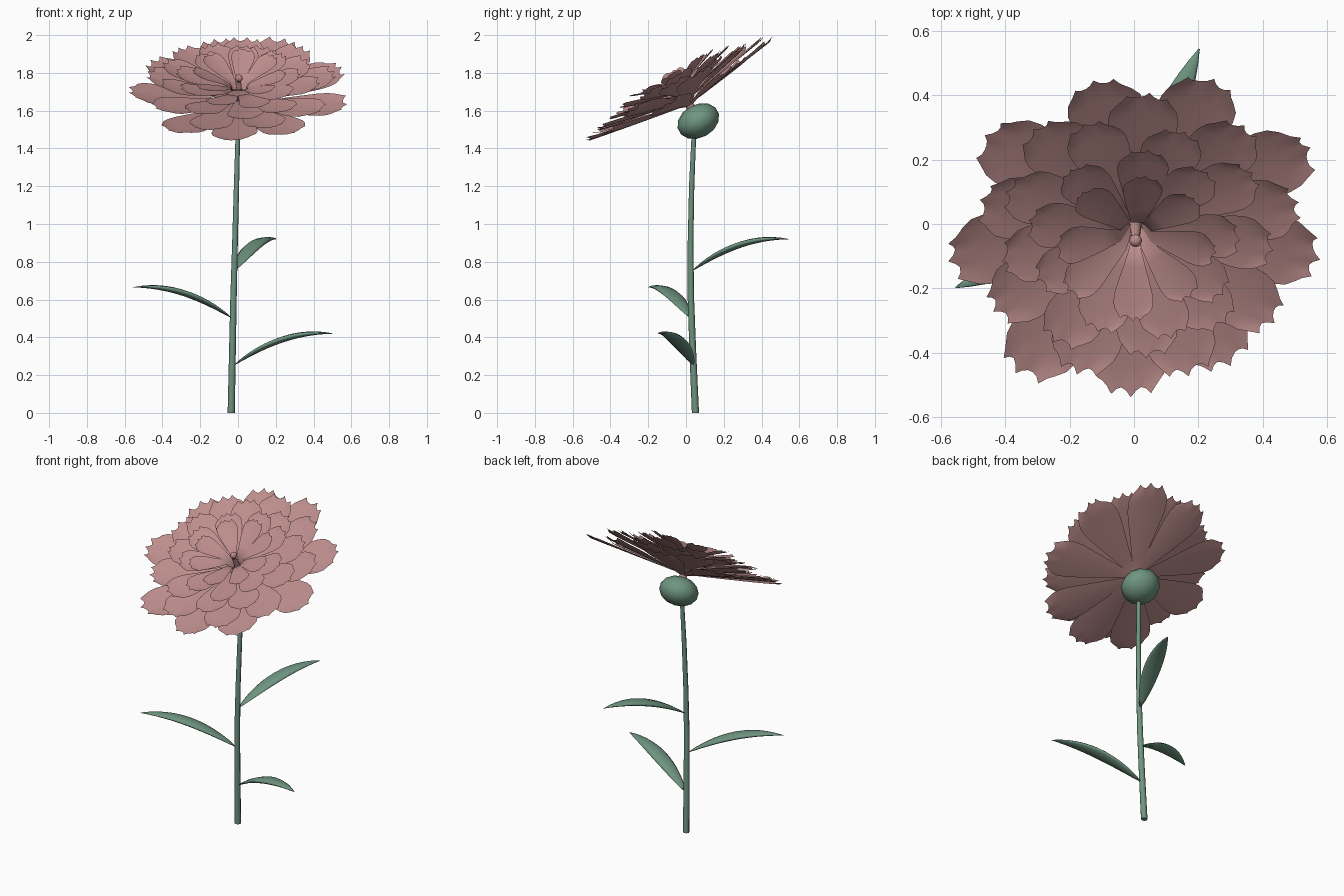
import bpy, bmesh, math, random
from mathutils import Matrix, Vector

random.seed(4)
if "Cube" in bpy.data.objects:
    bpy.data.objects.remove(bpy.data.objects["Cube"])


def material(name, rgb):
    m = bpy.data.materials.new(name)
    m.use_nodes = True
    m.diffuse_color = (*rgb, 1)
    m.node_tree.nodes["Principled BSDF"].inputs["Base Color"].default_value = (*rgb, 1)
    return m


PINK = material("dusty pink", (0.51, 0.27, 0.265))
GREEN = material("sage green", (0.16, 0.30, 0.22))


def finish(name, bm, mat):
    mesh = bpy.data.meshes.new(name)
    bm.normal_update()
    bm.to_mesh(mesh)
    bm.free()
    mesh.materials.append(mat)
    ob = bpy.data.objects.new(name, mesh)
    bpy.context.collection.objects.link(ob)
    for p in mesh.polygons:
        p.use_smooth = True
    return ob


def sheet(bm, rows):
    """Join rows of points into a quad grid."""
    grid = [[bm.verts.new(p) for p in row] for row in rows]
    for a, b in zip(grid, grid[1:]):
        for i in range(len(a) - 1):
            bm.faces.new((a[i], a[i + 1], b[i + 1], b[i]))


# Flower head frame: tilted towards the front, origin in the calyx
HEAD = Matrix.Translation((0.005, 0.065, 1.545)) @ Matrix.Rotation(math.radians(28.6), 4, 'X')

# Petal half-width along its length, and the ragged tip across it
WIDTH = [(0.0, 0.08), (0.1, 0.17), (0.2, 0.32), (0.4, 0.56), (0.6, 0.80),
         (0.75, 0.96), (0.86, 1.0), (0.94, 0.94), (1.0, 0.76)]
ACROSS = [i / 6 for i in range(-6, 7)]


def petal(bm, angle, length, half, base, rise):
    """The claw climbs steeply from the calyx, then the blade opens out flat."""
    twist = random.uniform(0.01, 0.08)
    spikes = random.choice([(2, 6, 11), (1, 5, 10), (3, 7, 11), (1, 6, 9)])
    turn = Matrix.Rotation(math.radians(angle), 4, 'Z')
    rows = []
    for s, w in WIDTH:
        claw = 0.09 + (base - 0.09) * min(1, s * length / 0.05)
        row = []
        for i, u in enumerate(ACROSS):
            reach = length * s * (1 - 0.06 * u * u * s)
            side = half * w * u
            h = claw + (rise - base) * s + 0.01 * length * u * u * s + twist * side
            if s == 1.0:
                # curled points on the rim
                near = min(abs(i - k) for k in spikes)
                reach += length * (0.045, 0.012, 0)[min(near, 2)]
                h += length * (0.025, 0.01, 0)[min(near, 2)]
            row.append(HEAD @ turn @ Vector((reach, side, h)))
        rows.append(row)
    sheet(bm, rows)


# Outer petals sit unevenly (angle, length, tip height)
bm = bmesh.new()
for a, r, h in [(-11, 0.56, 0.15), (28, 0.59, 0.155), (66, 0.575, 0.185),
                (102, 0.535, 0.185), (144, 0.555, 0.17), (187, 0.565, 0.205),
                (234, 0.59, 0.195), (267, 0.555, 0.185), (302, 0.535, 0.175)]:
    petal(bm, a, r, 0.122, 0.1, h)
finish("outer_petals", bm, PINK)

# Inner rings: count, length, half-width, base height, tip height, start angle
RINGS = [("second_petals", 9, 0.49, 0.11, 0.125, 0.21, 10),
         ("third_petals", 9, 0.41, 0.095, 0.15, 0.235, 33),
         ("fourth_petals", 9, 0.325, 0.08, 0.175, 0.26, 8),
         ("inner_petals", 8, 0.245, 0.062, 0.2, 0.285, 85)]
for name, n, r, half, base, rise, start in RINGS:
    bm = bmesh.new()
    for k in range(n):
        petal(bm, start + 360 * k / n + random.uniform(-4, 4),
              r * random.uniform(0.96, 1.04), half, base,
              rise + random.uniform(-0.01, 0.01))
    finish(name, bm, PINK)

# Pistil: slim cone and a bead
bm = bmesh.new()
bmesh.ops.create_cone(bm, segments=10, radius1=0.025, radius2=0.012, depth=0.18,
                      matrix=HEAD @ Matrix.Translation((0, 0, 0.15)))
bmesh.ops.create_uvsphere(bm, u_segments=12, v_segments=8, radius=0.02,
                          matrix=HEAD @ Matrix.Translation((0, 0.006, 0.255)))
finish("pistil", bm, PINK)

# Calyx: flattened ball under the petals
bm = bmesh.new()
bmesh.ops.create_uvsphere(bm, u_segments=12, v_segments=7, radius=1,
                          matrix=HEAD @ Matrix.Diagonal((0.117, 0.117, 0.088, 1)))
finish("calyx", bm, GREEN)

# Stem: tapered tube along a gentle bend (x, y, z, radius)
PATH = [(-0.036, 0.05, 0.0, 0.019), (-0.03, 0.037, 0.3, 0.018), (-0.024, 0.026, 0.6, 0.017),
        (-0.016, 0.024, 0.9, 0.015), (-0.008, 0.03, 1.2, 0.014), (0.0, 0.043, 1.5, 0.012)]
bm = bmesh.new()
turns = [2 * math.pi * k / 8 for k in range(9)]
sheet(bm, [[(x + r * math.cos(t), y + r * math.sin(t), z) for t in turns] for x, y, z, r in PATH])
bmesh.ops.remove_doubles(bm, verts=bm.verts, dist=0.0001)
bmesh.ops.holes_fill(bm, edges=bm.edges, sides=8)
bpy.context.view_layer.objects.active = finish("stem", bm, GREEN)
bpy.context.active_object.select_set(True)
bpy.ops.object.shade_smooth_by_angle(angle=math.radians(50))


# Leaves: arched blades with a lens-shaped cross-section
def leaf(name, base, tip):
    base, tip = Vector(base), Vector(tip)
    run = tip - base
    side = Vector((-run.y, run.x, 0)).normalized()
    ring = [2 * math.pi * j / 8 for j in range(9)]
    rows = []
    for k in range(13):
        t = k / 12
        c = base + run * t
        c.z = base.z + run.z * (2.3 * t - 1.3 * t * t)
        half = 0.052 * math.sin(math.pi * t ** 0.9) ** 0.8 if 0 < k < 12 else 0.002
        rows.append([c + side * half * math.cos(a) + Vector((0, 0, 0.32 * half * math.sin(a)))
                     for a in ring])
    bm = bmesh.new()
    sheet(bm, rows)
    bmesh.ops.remove_doubles(bm, verts=bm.verts, dist=0.0001)
    bmesh.ops.holes_fill(bm, edges=bm.edges, sides=8)
    bmesh.ops.recalc_face_normals(bm, faces=bm.faces)
    finish(name, bm, GREEN)


leaf("lower_leaf", (-0.025, 0.04, 0.25), (0.505, -0.148, 0.42))
leaf("middle_leaf", (-0.03, 0.025, 0.5), (-0.555, -0.198, 0.665))
leaf("upper_leaf", (-0.02, 0.03, 0.75), (0.203, 0.545, 0.92))
